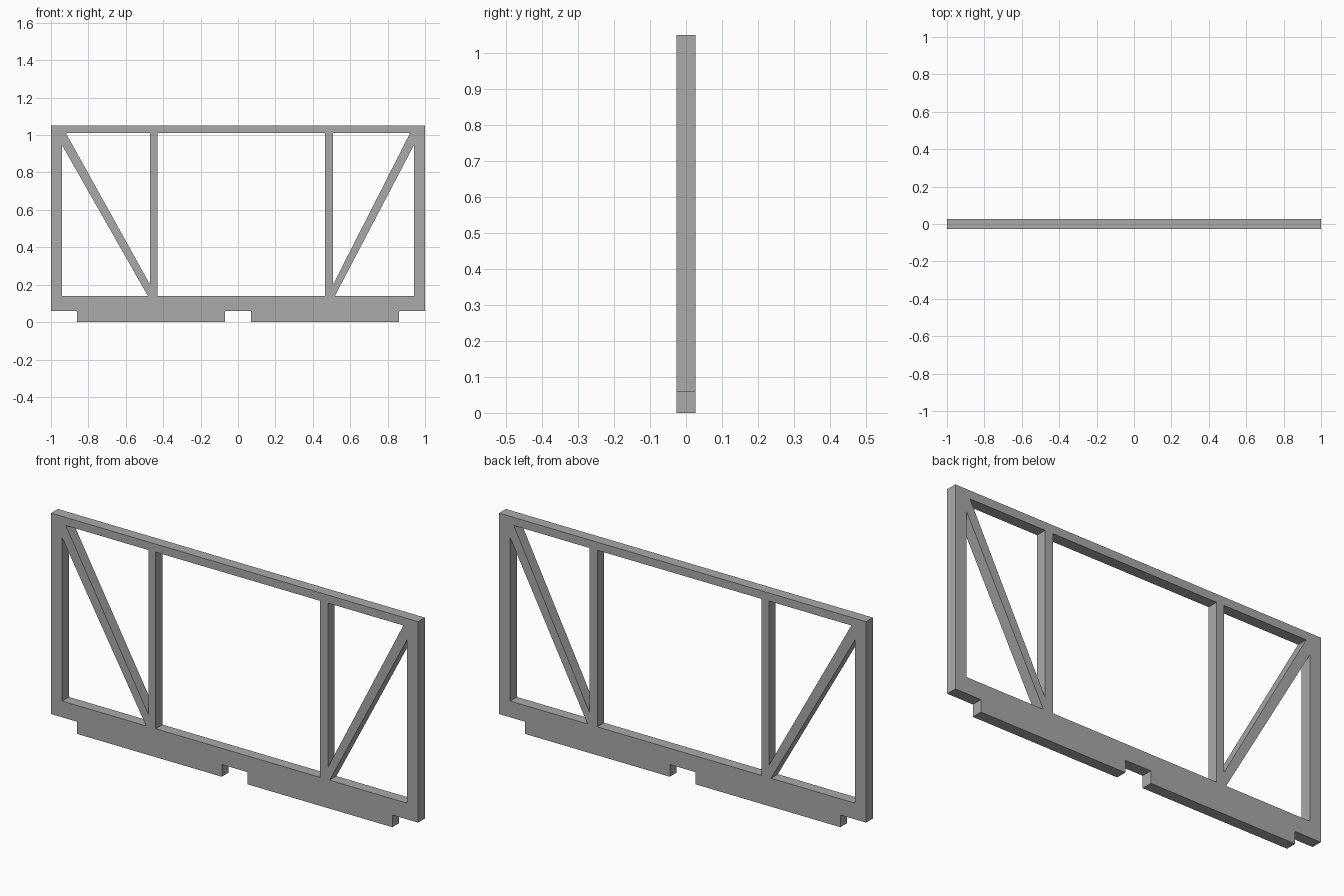
import bpy
import bmesh
from math import radians

HALF_DEPTH = 0.0265
TOP, RAIL, SILL, BASE = 1.05, 1.01, 0.14, 0.06   # levels of the horizontal members
POST = 0.94                                      # inner face of the end posts

cube = bpy.data.objects.get("Cube")
if cube:
    bpy.data.objects.remove(cube, do_unlink=True)

grey = bpy.data.materials.new("plain grey")
grey.use_nodes = True
colour = (0.4, 0.4, 0.4, 1)
grey.diffuse_color = colour
grey.node_tree.nodes["Principled BSDF"].inputs["Base Color"].default_value = colour

# Outline with two shallow feet under the sill
half = [(0.07, BASE), (0.07, 0), (0.86, 0), (0.86, BASE), (1, BASE), (1, TOP)]
outline = half + [(-x, z) for x, z in reversed(half)]


def brace_openings(side, mullion, foot):
    """Two triangular openings that leave a diagonal brace between them."""
    upper = [(mullion, RAIL), (0.92, RAIL), (mullion, 0.2)]
    lower = [(POST, 0.945), (POST, SILL), (foot, SILL)]
    return [[(side * x, z) for x, z in loop] for loop in (upper, lower)]


# Central opening between the two mullions, and the braced end bays
centre = [(-0.43, SILL), (0.465, SILL), (0.465, RAIL), (-0.43, RAIL)]
loops = [outline, centre]
loops += brace_openings(-1, 0.47, 0.482)
loops += brace_openings(1, 0.508, 0.518)

# Filled flat profile, extruded to the panel thickness
profile = bpy.data.curves.new("frame_profile", "CURVE")
profile.dimensions = "2D"
profile.fill_mode = "BOTH"
profile.extrude = HALF_DEPTH
for loop in loops:
    spline = profile.splines.new("POLY")
    spline.points.add(len(loop) - 1)
    for point, (x, z) in zip(spline.points, loop):
        point.co = (x, z, 0, 1)
    spline.use_cyclic_u = True

helper = bpy.data.objects.new("profile_helper", profile)
bpy.context.collection.objects.link(helper)
bpy.context.view_layer.update()
graph = bpy.context.evaluated_depsgraph_get()
mesh = bpy.data.meshes.new_from_object(helper.evaluated_get(graph))
bpy.data.objects.remove(helper, do_unlink=True)

# Weld caps to walls, stand the panel upright and keep its faces flat
bm = bmesh.new()
bm.from_mesh(mesh)
bmesh.ops.remove_doubles(bm, verts=bm.verts, dist=0.0001)
bmesh.ops.dissolve_limit(bm, angle_limit=radians(1), verts=bm.verts, edges=bm.edges)
bmesh.ops.recalc_face_normals(bm, faces=bm.faces)
for v in bm.verts:
    x, z, y = v.co
    v.co = (x, -y, z)
for face in bm.faces:
    face.smooth = False
    face.material_index = 0
bm.to_mesh(mesh)
bm.free()

mesh.name = "braced_frame"
mesh.materials.clear()
mesh.materials.append(grey)
frame = bpy.data.objects.new("braced_frame", mesh)
bpy.context.collection.objects.link(frame)
